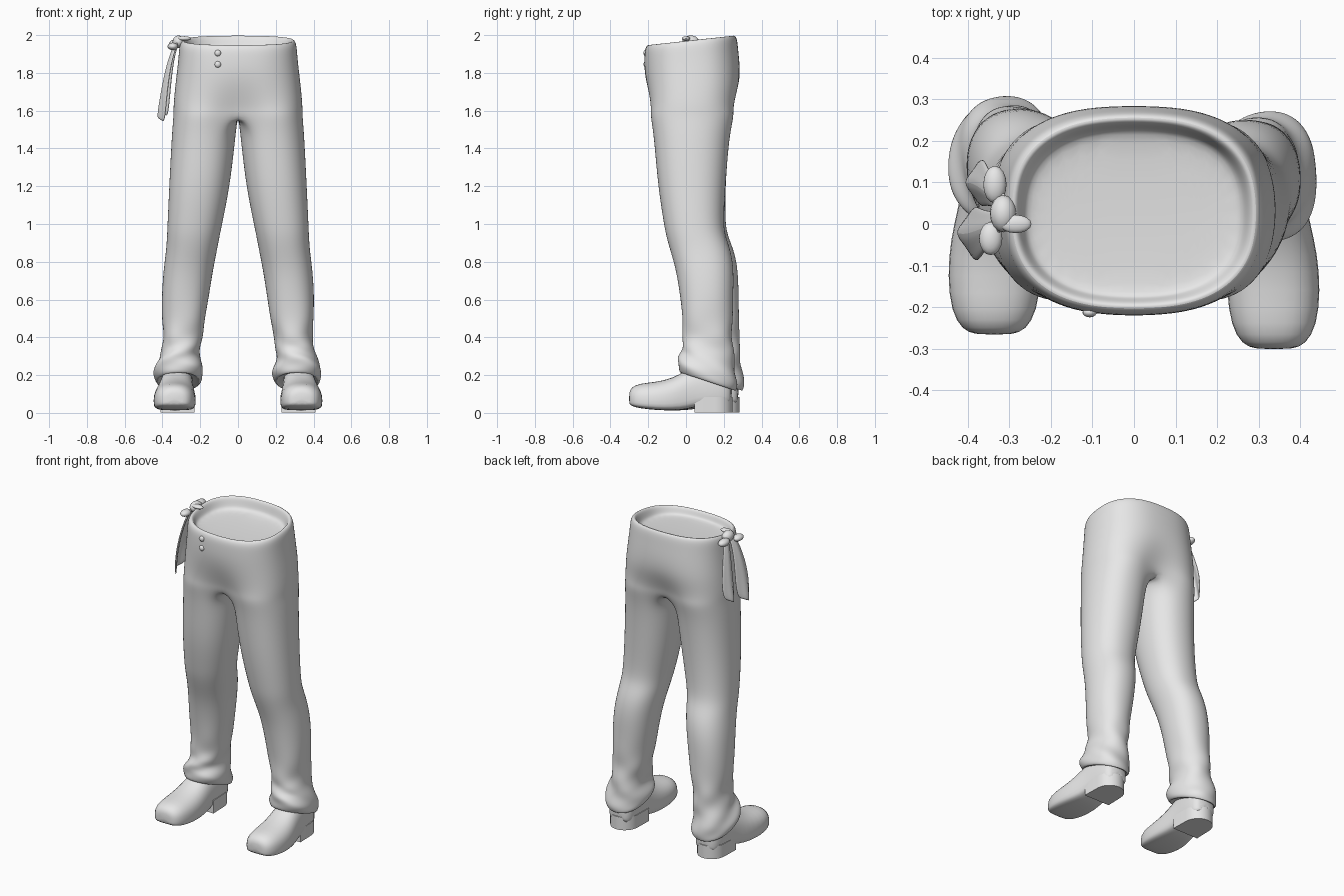
import bpy, bmesh, math
from math import sin, cos, pi, radians

if "Cube" in bpy.data.objects:
    bpy.data.objects.remove(bpy.data.objects["Cube"])

cloth = bpy.data.materials.new("plain_grey")
cloth.diffuse_color = (0.8, 0.8, 0.8, 1)
cloth.use_nodes = True
cloth.node_tree.nodes["Principled BSDF"].inputs["Base Color"].default_value = cloth.diffuse_color


def spow(v, p):
    return math.copysign(abs(v) ** p, v)


def finish(bm, name, levels=0, angle=50, thickness=0):
    """Turn a bmesh into a shaded object with optional modifiers."""
    bmesh.ops.remove_doubles(bm, verts=bm.verts, dist=1e-4)
    bmesh.ops.recalc_face_normals(bm, faces=bm.faces)
    me = bpy.data.meshes.new(name)
    bm.to_mesh(me)
    bm.free()
    ob = bpy.data.objects.new(name, me)
    bpy.context.collection.objects.link(ob)
    me.materials.append(cloth)
    bpy.ops.object.select_all(action='DESELECT')
    ob.select_set(True)
    bpy.context.view_layer.objects.active = ob
    bpy.ops.object.shade_smooth_by_angle(angle=radians(angle))
    if thickness:
        m = ob.modifiers.new("thickness", 'SOLIDIFY')
        m.thickness = thickness
        m.offset = 0
    if levels:
        m = ob.modifiers.new("smooth", 'SUBSURF')
        m.levels = m.render_levels = levels
    return ob


def bridge(bm, a, b, closed=True):
    n = len(a)
    for i in range(n if closed else n - 1):
        j = (i + 1) % n
        bm.faces.new((a[i], a[j], b[j], b[i]))


def foot_shift(side, z):
    """The leg at -x stands slightly further back."""
    return 0.035 * min(1, max(0, (1.2 - z) / 0.7)) if side < 0 else 0


# ---- trousers -------------------------------------------------------
# waist rings: z, half width, front y, back y, tilt, blend to two legs
WAIST = [(1.905, .250, -.165, .215, .04, 0), (1.925, .268, -.180, .232, .07, 0),
         (1.968, .280, -.190, .242, .11, 0), (1.976, .296, -.205, .258, .11, 0),
         (1.955, .311, -.219, .272, .11, 0), (1.90, .315, -.222, .278, .07, 0),
         (1.82, .323, -.222, .288, .02, 0), (1.74, .331, -.218, .293, 0, .15),
         (1.66, .338, -.208, .280, 0, .5), (1.61, .342, -.198, .266, 0, .8)]
# leg rings: z, inner x, outer x, front y, back y, tilt
LEG = [(1.57, 0, .344, -.190, .255, 0), (1.50, .008, .350, -.178, .240, 0),
       (1.40, .018, .356, -.167, .226, 0), (1.20, .042, .366, -.150, .211, 0),
       (1.02, .078, .374, -.122, .200, 0), (.94, .095, .377, -.108, .208, 0),
       (.86, .110, .382, -.085, .240, 0), (.75, .132, .397, -.052, .256, 0),
       (.60, .155, .406, -.030, .250, 0), (.48, .175, .401, -.020, .247, 0),
       (.40, .190, .397, -.015, .247, 0), (.34, .198, .402, -.022, .252, .1),
       (.29, .202, .418, -.030, .258, .2), (.25, .192, .438, -.040, .266, .28),
       (.21, .180, .449, -.044, .272, .33), (.175, .188, .440, -.040, .270, .33),
       (.160, .205, .425, -.030, .262, .33), (.18, .215, .412, -.015, .245, .33)]
N, OUT = 20, 15        # points round a leg, and those shared with the hips


def leg_ring(side, row):
    z, xi, xo, yf, yb, tilt = row
    cx, rx, cy, ry = (xi + xo) / 2, (xo - xi) / 2, (yf + yb) / 2, (yb - yf) / 2
    fold = 0.009 * min(1, max(0, (.55 - z) / .15)) if z > .2 else 0
    pts = []
    for k in range(N):
        a = radians(234 + 18 * k)
        w = 1 + fold / rx * sin(3 * a + 45 * z + side)
        x = cx + rx * w * spow(cos(a), .9)
        y = cy + ry * w * spow(sin(a), .9)
        if xi == 0 and (k == 0 or k >= OUT - 1):
            x = 0
        pts.append((side * x, y + foot_shift(side, z), z - tilt * (y - cy)))
    return pts


def waist_ring(side, row):
    z, a, yf, yb, tilt, blend = row
    cy, ry = (yf + yb) / 2, (yb - yf) / 2
    split = leg_ring(side, LEG[0])
    pts = []
    for k in range(OUT):
        t = -pi / 2 + pi * k / (OUT - 1)
        x = side * a * spow(cos(t), .8) if 0 < k < OUT - 1 else 0
        y = cy + ry * spow(sin(t), .8)
        sx, sy, _ = split[k]
        pts.append((x + (sx - x) * blend, y + (sy - y) * blend, z + tilt * (y - cy)))
    return pts


bm = bmesh.new()
for side in (1, -1):
    hips = [[bm.verts.new(p) for p in waist_ring(side, r)] for r in WAIST]
    legs = [[bm.verts.new(p) for p in leg_ring(side, r)] for r in LEG]
    bm.faces.new(hips[0])                       # floor inside the waist
    for a, b in zip(hips, hips[1:] + [legs[0][:OUT]]):
        bridge(bm, a, b, closed=False)
    for a, b in zip(legs, legs[1:]):
        bridge(bm, a, b)
    bm.faces.new(legs[-1])                      # closed underside of the cuff
finish(bm, "trousers", levels=2, angle=75)

# ---- shoes ----------------------------------------------------------
# sections: y, half width, bottom z, top z, centre x
SHOE = [(-.302, .045, .050, .105, .337), (-.290, .078, .035, .138, .337),
        (-.245, .105, .024, .158, .337), (-.160, .115, .014, .165, .336),
        (-.070, .110, .012, .186, .333), (.000, .098, .016, .228, .328),
        (.060, .090, .035, .262, .324), (.140, .087, .045, .270, .320),
        (.210, .080, .045, .250, .318), (.245, .055, .050, .200, .317)]
for side, label in ((1, "left"), (-1, "right")):
    dy = foot_shift(side, 0)
    bm = bmesh.new()
    rings = []
    for y, w, zb, zt, cx in SHOE:
        zm = zb + (zt - zb) * .4
        ring = []
        for k in range(16):
            a = 2 * pi * (k + .5) / 16
            low = sin(a) < 0
            x = cx + w * spow(cos(a), .45 if low else .8)
            z = zm + ((zm - zb) * spow(sin(a), .35) if low else (zt - zm) * sin(a))
            ring.append(bm.verts.new((side * x, y + dy, z)))
        rings.append(ring)
    for a, b in zip(rings, rings[1:]):
        bridge(bm, a, b)
    bm.faces.new(rings[0])
    bm.faces.new(rings[-1])
    finish(bm, label + "_shoe", levels=1, angle=60)

    # heel block: straight front, round back
    bm = bmesh.new()
    prof = [(-.09, .045), (.09, .045)]
    prof += [(.087 * cos(a), .155 + .092 * sin(a)) for a in
             [pi * i / 12 for i in range(13)]]
    low, high = [[bm.verts.new((side * (.320 + x), y + dy, z)) for x, y in prof]
                 for z in (.003, .085)]
    bridge(bm, low, high)
    bm.faces.new(low)
    bm.faces.new(high)
    finish(bm, label + "_heel", angle=40)

# ---- fly buttons ----------------------------------------------------
for i, z in enumerate((1.905, 1.845)):
    bm = bmesh.new()
    bmesh.ops.create_uvsphere(bm, u_segments=14, v_segments=8, radius=.017)
    for v in bm.verts:
        v.co = (v.co.x - .107, v.co.y * .7 - .213, v.co.z + z)
    finish(bm, f"button_{i + 1}")


# ---- tied sash at the hip ------------------------------------------
def sash_tail(name, rows, fold):
    """Folded cloth strip; rows: x, y, z, half width along y."""
    bm = bmesh.new()
    strips = []
    for r, (x, y, z, w) in enumerate(rows):
        strips.append([bm.verts.new((x - fold * r * (1 - abs(t)) * (1 if t else 1.3),
                                     y + w * t, z + .03 * t * r / 4))
                       for t in (-1, -.5, 0, .5, 1)])
    for a, b in zip(strips, strips[1:]):
        bridge(bm, a, b, closed=False)
    finish(bm, name, levels=2, thickness=.012)


sash_tail("sash_tail_front", [(-.315, .01, 1.975, .02), (-.34, -.005, 1.92, .035),
                              (-.365, -.02, 1.80, .055), (-.378, -.025, 1.68, .07),
                              (-.388, -.02, 1.56, .055)], .009)
sash_tail("sash_tail_back", [(-.31, .05, 1.975, .02), (-.335, .07, 1.92, .03),
                             (-.352, .09, 1.80, .045), (-.362, .10, 1.69, .06),
                             (-.372, .10, 1.59, .05)], .008)


# knot and loose gathers, as squashed balls
def lump(name, centre, size):
    bm = bmesh.new()
    bmesh.ops.create_uvsphere(bm, u_segments=16, v_segments=10, radius=1)
    for v in bm.verts:
        v.co = [c + s * p for c, s, p in zip(centre, size, v.co)]
    finish(bm, name)


lump("sash_knot", (-.315, .025, 1.965), (.032, .045, .033))
lump("sash_gather_inner", (-.285, .0, 1.982), (.038, .022, .012))
lump("sash_gather_back", (-.335, .095, 1.955), (.028, .045, .022))
lump("sash_gather_front", (-.345, -.035, 1.94), (.028, .04, .02))
